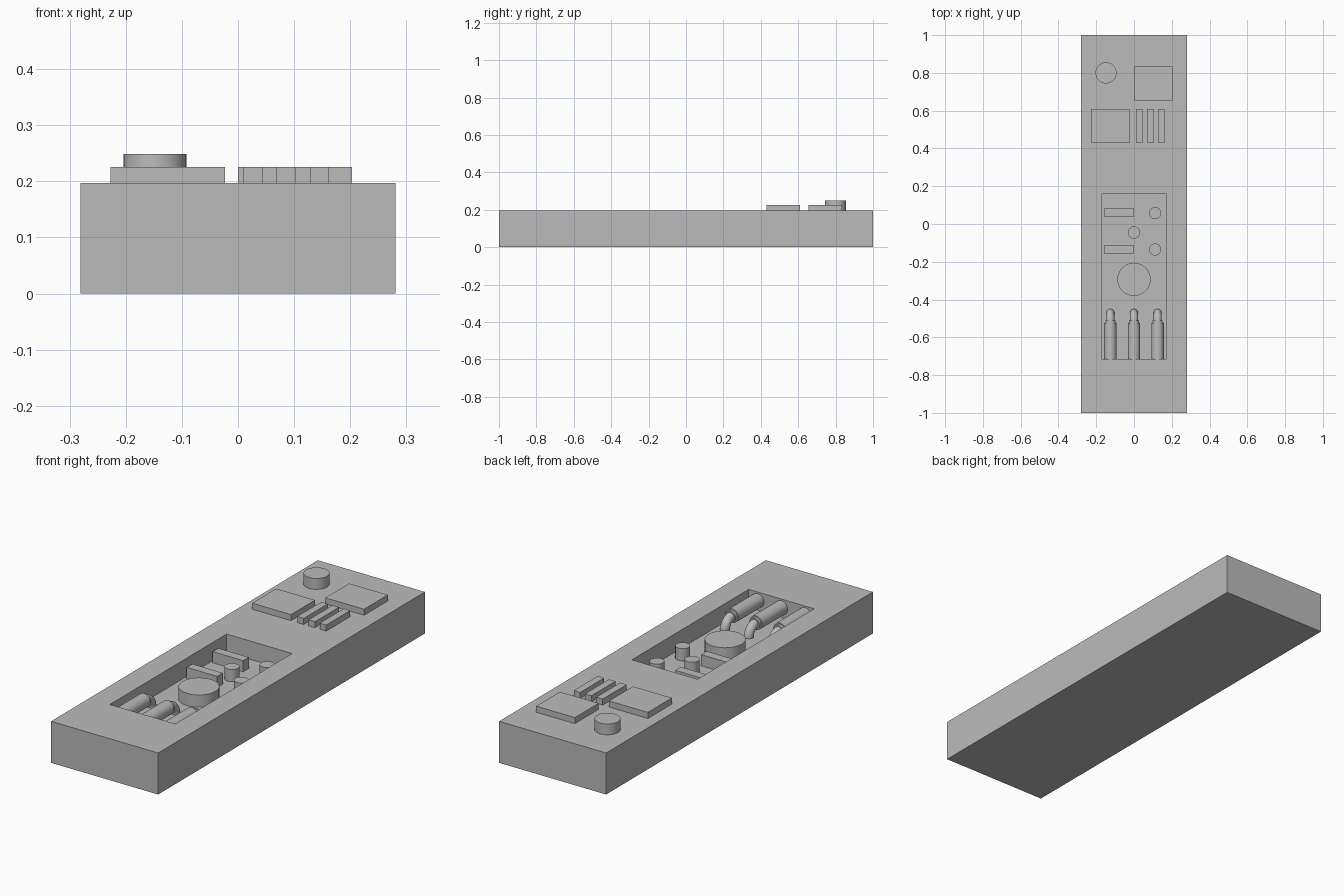
import bpy, bmesh, math
from mathutils import Vector, Matrix

old = bpy.data.objects.get("Cube")
if old:
    bpy.data.objects.remove(old, do_unlink=True)

grey = bpy.data.materials.new("plain_grey")
grey.use_nodes = True
grey.diffuse_color = (0.5, 0.5, 0.5, 1)
grey.node_tree.nodes["Principled BSDF"].inputs["Base Color"].default_value = (0.5, 0.5, 0.5, 1)

TOP = 0.197      # upper surface of the slab
FLOOR = 0.11     # bottom of the recess


def finish(name, bm, smooth=False):
    mesh = bpy.data.meshes.new(name)
    bm.to_mesh(mesh)
    bm.free()
    mesh.materials.append(grey)
    obj = bpy.data.objects.new(name, mesh)
    bpy.context.collection.objects.link(obj)
    if smooth:
        smooth_sides(obj)
    return obj


def smooth_sides(obj):
    bpy.ops.object.select_all(action='DESELECT')
    obj.select_set(True)
    bpy.context.view_layer.objects.active = obj
    bpy.ops.object.shade_smooth_by_angle(angle=math.radians(40))


def box_mesh(lo, hi):
    lo, hi = Vector(lo), Vector(hi)
    bm = bmesh.new()
    bmesh.ops.create_cube(bm, size=1)
    bmesh.ops.scale(bm, vec=hi - lo, verts=bm.verts)
    bmesh.ops.translate(bm, vec=(lo + hi) / 2, verts=bm.verts)
    return bm


def box(name, x0, x1, y0, y1, z0, z1):
    return finish(name, box_mesh((x0, y0, z0), (x1, y1, z1)))


def cylinder(name, start, end, radius):
    start, end = Vector(start), Vector(end)
    axis = end - start
    turn = axis.to_track_quat('Z', 'Y').to_matrix().to_4x4()
    bm = bmesh.new()
    bmesh.ops.create_cone(bm, cap_ends=True, segments=32, radius1=radius, radius2=radius,
                          depth=axis.length,
                          matrix=Matrix.Translation((start + end) / 2) @ turn)
    return finish(name, bm, True)


# Slab with a rectangular recess sunk into its top
bm = box_mesh((-0.281, -1, 0), (0.281, 1, TOP))
lid = max(bm.faces, key=lambda f: f.calc_center_median().z)
bmesh.ops.inset_region(bm, faces=[lid], thickness=0.1)
for v in lid.verts:
    v.co = (math.copysign(0.172, v.co.x), 0.16 if v.co.y > 0 else -0.715, TOP)
sunk = bmesh.ops.extrude_face_region(bm, geom=[lid])["geom"]
for v in sunk:
    if isinstance(v, bmesh.types.BMVert):
        v.co.z = FLOOR
if lid.is_valid:
    bmesh.ops.delete(bm, geom=[lid], context='FACES_ONLY')
bmesh.ops.recalc_face_normals(bm, faces=bm.faces)
finish("slab", bm)

# Raised parts on the top surface
box("left_chip", 0, 0.203, 0.655, 0.833, TOP, 0.226)
box("right_chip", -0.227, -0.023, 0.43, 0.61, TOP, 0.226)
for i in range(3):
    x = 0.01 + 0.059 * i
    box(f"thin_bar_{i + 1}", x, x + 0.034, 0.43, 0.61, TOP, 0.226)
cylinder("round_button", (-0.148, 0.8, TOP), (-0.148, 0.8, 0.249), 0.056)

# Parts standing on the recess floor
for i, y in enumerate((0.06, -0.135)):
    box(f"recess_bar_{i + 1}", -0.16, 0, y - 0.021, y + 0.021, FLOOR, 0.163)
for i, (x, y) in enumerate(((0.112, 0.058), (0.112, -0.135), (0, -0.045))):
    cylinder(f"capacitor_{i + 1}", (x, y, FLOOR), (x, y, 0.168), 0.032)
cylinder("large_disc", (0, -0.293, FLOOR), (0, -0.293, 0.168), 0.088)

# Three plugs, each with a collar and a cable bending down to the floor
AXIS, BEND = 0.157, 0.047
for i, x in enumerate((-0.125, 0, 0.125)):
    cylinder(f"plug_{i + 1}", (x, -0.715, AXIS), (x, -0.525, AXIS), 0.033)
    cylinder(f"collar_{i + 1}", (x, -0.53, AXIS), (x, -0.512, AXIS), 0.027)
    path = [(x, -0.53, AXIS)]
    for k in range(9):
        a = math.radians(90 * k / 8)
        path.append((x, -0.517 + BEND * math.sin(a), FLOOR + BEND * math.cos(a)))
    curve = bpy.data.curves.new(f"cable_{i + 1}", 'CURVE')
    curve.dimensions = '3D'
    curve.bevel_depth = 0.021
    curve.bevel_resolution = 6
    spline = curve.splines.new('POLY')
    spline.points.add(len(path) - 1)
    for point, co in zip(spline.points, path):
        point.co = (*co, 1)
    curve.materials.append(grey)
    cable = bpy.data.objects.new(f"cable_{i + 1}", curve)
    bpy.context.collection.objects.link(cable)
    bpy.ops.object.select_all(action='DESELECT')
    cable.select_set(True)
    bpy.context.view_layer.objects.active = cable
    bpy.ops.object.convert(target='MESH')
    smooth_sides(bpy.context.view_layer.objects.active)
